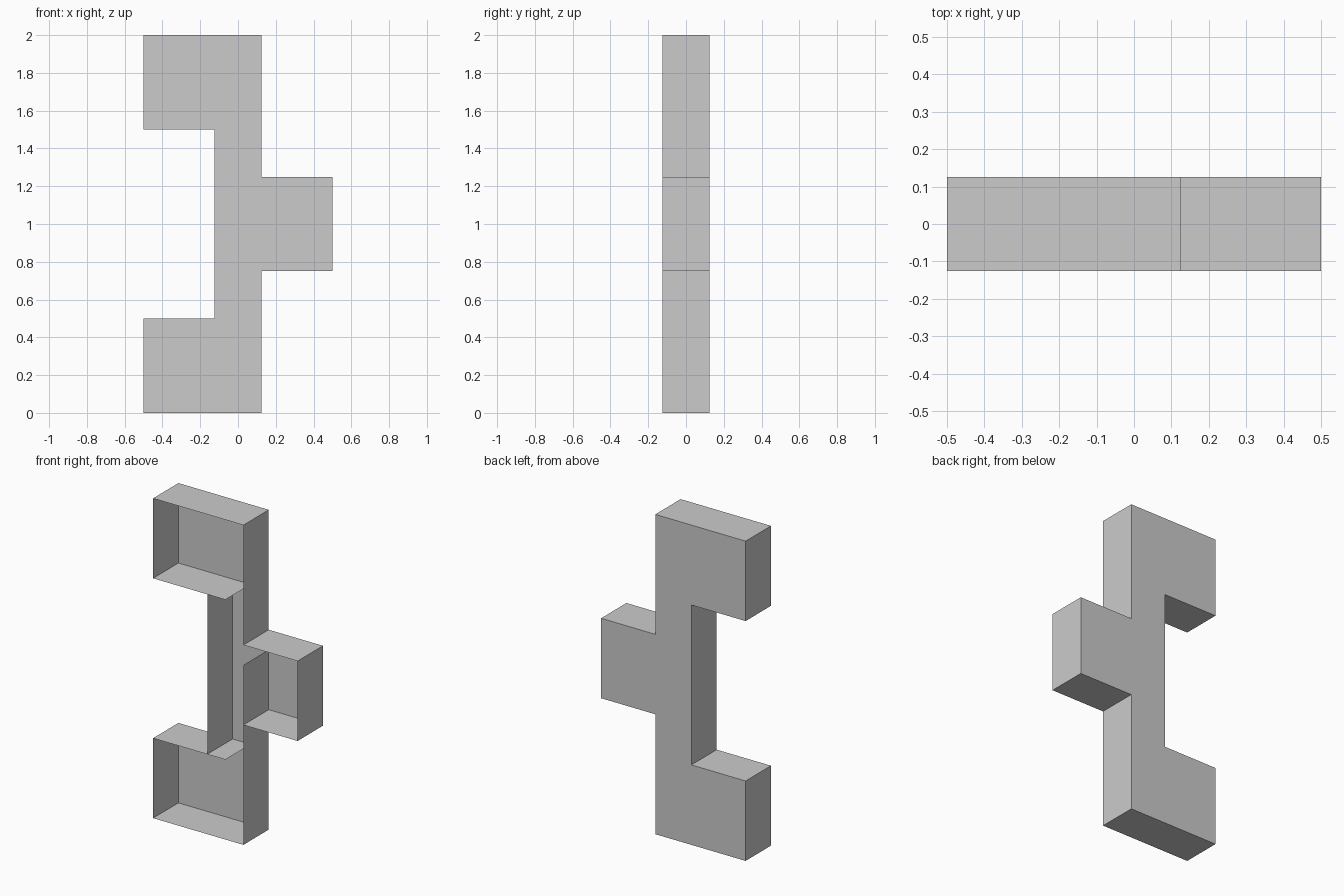
import bpy, bmesh

if "Cube" in bpy.data.objects:
    bpy.data.objects.remove(bpy.data.objects["Cube"])

HALF_DEPTH = 0.125


def sheet_object(name, path, closed=False, back=False):
    """Sweep an (x, z) path through the depth as thin walls, optionally closing the back."""
    bm = bmesh.new()
    front = [bm.verts.new((x, -HALF_DEPTH, z)) for x, z in path]
    rear = [bm.verts.new((x, HALF_DEPTH, z)) for x, z in path]
    n = len(path)
    for i in range(n if closed else n - 1):
        j = (i + 1) % n
        bm.faces.new((front[i], front[j], rear[j], rear[i]))
    if back:
        bm.faces.new(rear)
    bm.normal_update()
    mesh = bpy.data.meshes.new(name)
    bm.to_mesh(mesh)
    bm.free()
    obj = bpy.data.objects.new(name, mesh)
    bpy.context.collection.objects.link(obj)
    return obj


# Open-fronted shell: column with two left trays and one right tray (clockwise from the front)
outline = [
    (-0.5, 0), (-0.5, 0.5), (-0.125, 0.5), (-0.125, 1.5),
    (-0.5, 1.5), (-0.5, 2), (0.125, 2), (0.125, 1.25),
    (0.5, 1.25), (0.5, 0.75), (0.125, 0.75), (0.125, 0),
]
sheet_object("open_shell", outline, closed=True, back=True)

# Tray walls that continue part way into the column
sheet_object("lower_shelf_lip", [(-0.125, 0.5), (0, 0.5)])
sheet_object("upper_shelf_lip", [(0, 1.5), (-0.125, 1.5)])

# Upright divider between the column and the right tray
sheet_object("side_divider", [(0.125, 1.125), (0.125, 0.75)])
